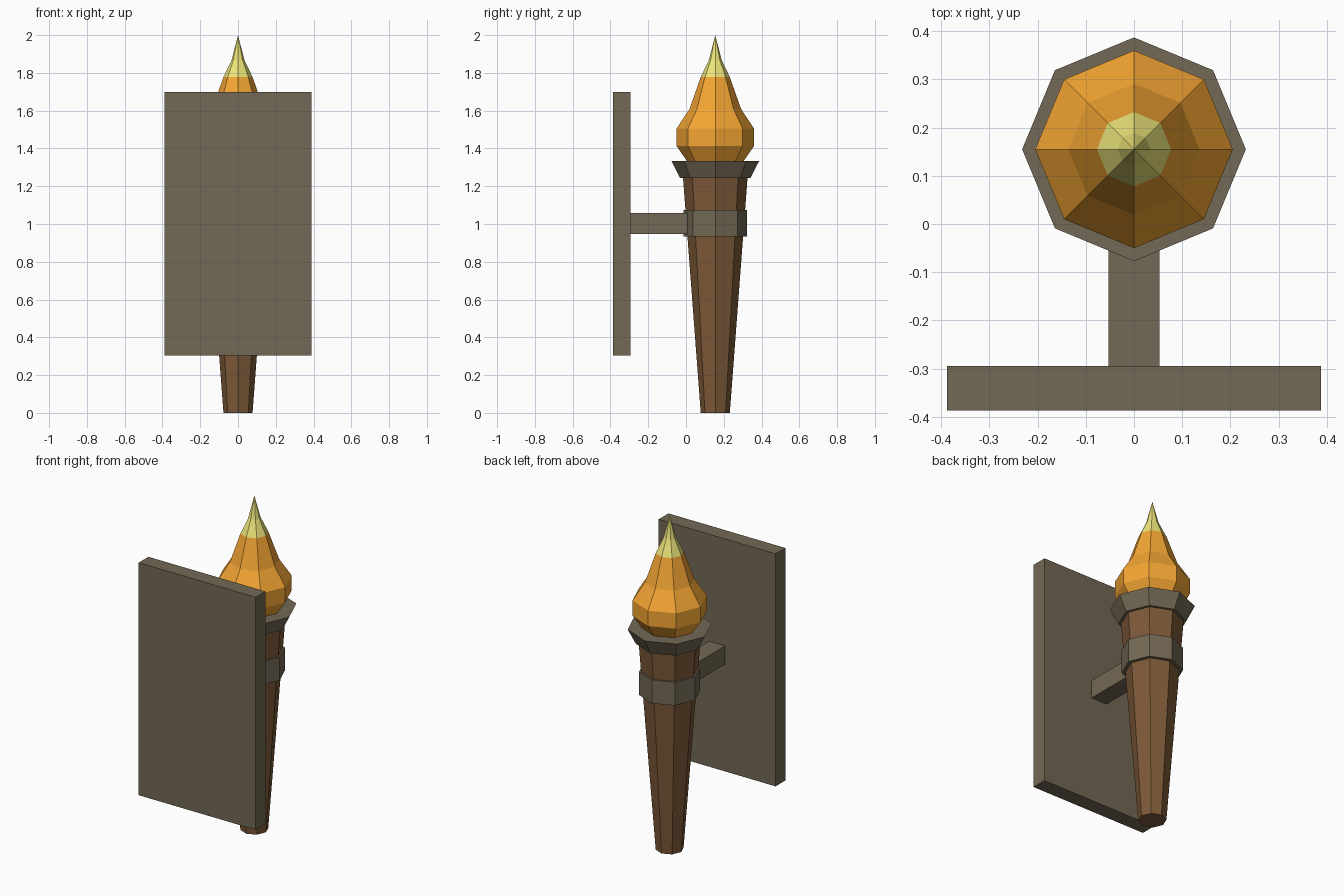
import bpy, bmesh, math

if "Cube" in bpy.data.objects:
    bpy.data.objects.remove(bpy.data.objects["Cube"])

CY = 0.155   # torch axis position in y
SIDES = 8


def material(name, srgb):
    m = bpy.data.materials.new(name)
    m.diffuse_color = [((c + 0.055) / 1.055) ** 2.4 for c in srgb] + [1.0]
    m.use_nodes = True
    m.node_tree.nodes["Principled BSDF"].inputs["Base Color"].default_value = m.diffuse_color
    return m


METAL = material("metal", (0.45, 0.41, 0.33))
WOOD = material("wood", (0.49, 0.35, 0.22))
FLAME = material("flame", (0.96, 0.65, 0.20))
TIP = material("flame_tip", (0.93, 0.90, 0.48))


def finish(name, bm, mats):
    bmesh.ops.recalc_face_normals(bm, faces=bm.faces)
    me = bpy.data.meshes.new(name)
    bm.to_mesh(me)
    bm.free()
    for m in mats:
        me.materials.append(m)
    ob = bpy.data.objects.new(name, me)
    bpy.context.collection.objects.link(ob)
    return ob


def lathe(name, profile, mats, split_z=None):
    """Closed octagonal solid from (radius, z) points; second material above split_z."""
    bm = bmesh.new()
    rings = []
    for r, z in profile:
        n = SIDES if r > 0 else 1
        rings.append([bm.verts.new((r * math.cos(math.tau * i / SIDES),
                                    CY + r * math.sin(math.tau * i / SIDES), z))
                      for i in range(n)])
    for a, b in zip(rings, rings[1:]):
        for i in range(SIDES):
            j = (i + 1) % SIDES
            if len(b) == 1:
                bm.faces.new((a[i], a[j], b[0]))
            else:
                bm.faces.new((a[i], a[j], b[j], b[i]))
    for ring in (rings[0], rings[-1]):
        if len(ring) > 1:
            bm.faces.new(ring)
    if split_z is not None:
        for f in bm.faces:
            if f.calc_center_median().z > split_z:
                f.material_index = 1
    return finish(name, bm, mats)


def box(name, lo, hi, mat):
    bm = bmesh.new()
    bmesh.ops.create_cube(bm, size=1)
    for v in bm.verts:
        v.co = [l + (c + 0.5) * (h - l) for c, l, h in zip(v.co, lo, hi)]
    return finish(name, bm, [mat])


# Wall mount
box("wall_plate", (-0.388, -0.387, 0.305), (0.388, -0.295, 1.70), METAL)
box("bracket_arm", (-0.053, -0.295, 0.948), (0.053, 0.02, 1.058), METAL)

# Torch body
lathe("handle", [(0.077, 0), (0.172, 1.26)], [WOOD])
lathe("holder_ring", [(0.168, 0.935), (0.168, 1.075)], [METAL])
lathe("cup", [(0.186, 1.243), (0.232, 1.333)], [METAL])

# Flame with lighter tip
lathe("flame", [(0.138, 1.315), (0.150, 1.333), (0.205, 1.413), (0.205, 1.505),
                (0.136, 1.61), (0.077, 1.778), (0.034, 1.868), (0, 2.0)],
      [FLAME, TIP], split_z=1.778)
